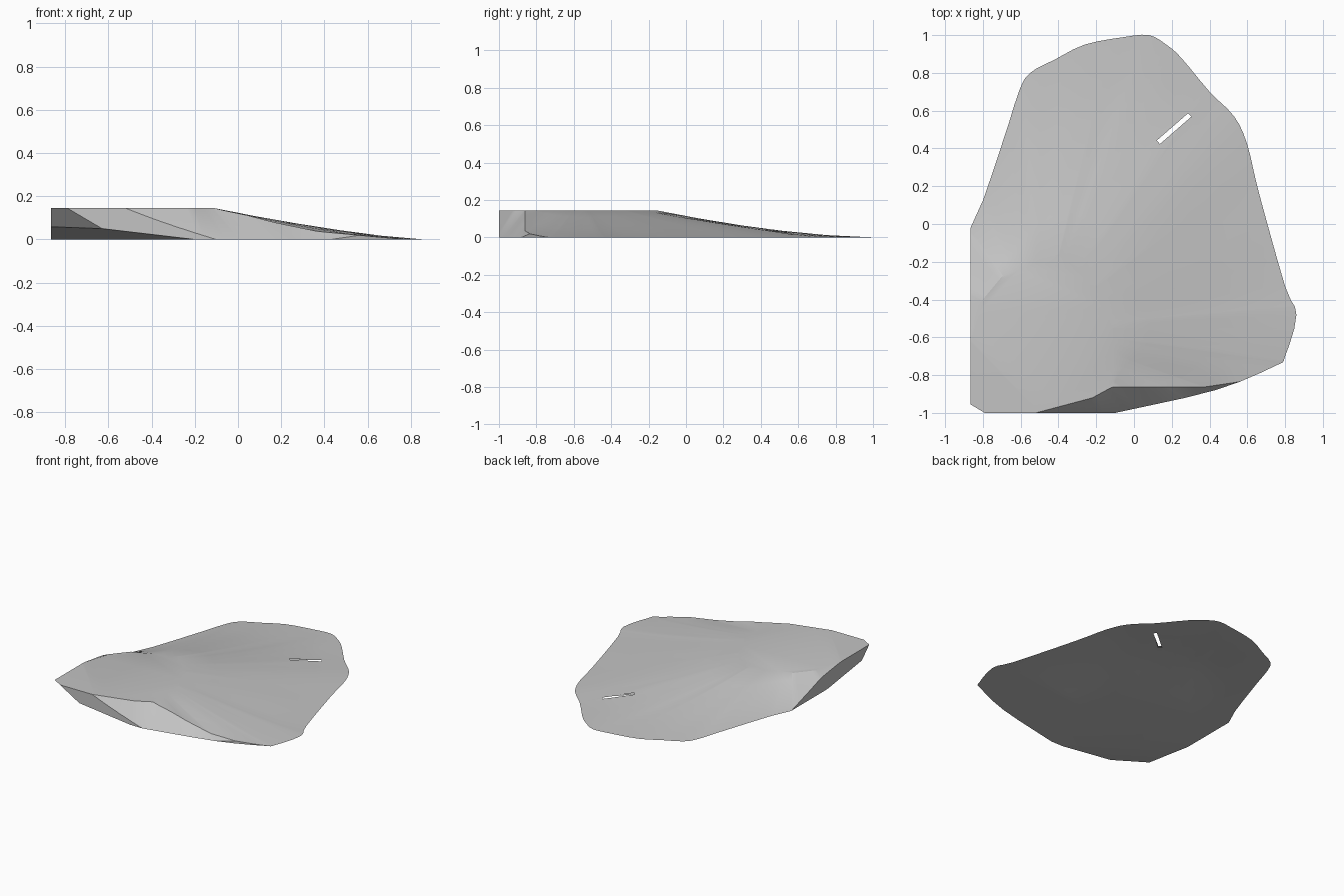
import bpy, bmesh, math
from mathutils import Vector

if "Cube" in bpy.data.objects:
    bpy.data.objects.remove(bpy.data.objects["Cube"])

HEIGHT = 0.145
RAYS = 72
CENTRE = Vector((-0.5, -0.55))

# Ground outline, counter-clockwise; the low x, low y corner overshoots and is trimmed below
OUTLINE = [(.86, -.48), (.8, -.33), (.66, .17), (.6, .42), (.53, .57), (.4, .7), (.25, .88),
           (.17, .95), (.08, 1), (-.05, .99), (-.26, .95), (-.42, .87), (-.55, .8), (-.61, .7),
           (-.7, .42), (-.87, -.03), (-1.2, -.5), (-1.2, -1.25), (-.5, -1.09), (-.1, -1),
           (.43, -.88), (.75, -.75), (.8, -.7)]
# Flat raised area
PLATEAU = [(-.11, -.55), (-.2, -.33), (-.4, -.16), (-.7, -.28), (-.8, -.4), (-.87, -.65),
           (-.9, -1.1), (-.75, -1.1), (-.52, -1), (-.22, -.92), (-.11, -.86)]
# By direction angle: sag of the slope, and height of the rim above the front wall
SAG = [(-3.2, 1), (-.5, 1), (0, 1.35), (.4, 1.15), (.97, 1.15), (1.25, 1.65), (1.6, 1.4),
       (2.2, 1), (3.2, 1)]
RIM = [(-3.2, 0), (-2.7, HEIGHT), (-.67, HEIGHT), (-.5, .107), (-.327, .03), (-.144, 0), (3.2, 0)]


def rounded(points, steps=3):
    """Closed smooth curve through the points."""
    pts = [Vector(p) for p in points]
    result = []
    for i in range(len(pts)):
        a, b, c, d = (pts[(i + k) % len(pts)] for k in (-1, 0, 1, 2))
        for s in range(steps):
            t = s / steps
            result.append(b + t / 2 * (c - a + t * (2 * a - 5 * b + 4 * c - d
                                                    + t * (3 * b - a - 3 * c + d))))
    return result


def reach(polygon, direction):
    """Distance from CENTRE to the polygon along a direction."""
    best = 0
    for i, b in enumerate(polygon):
        a = Vector(polygon[i - 1]) - CENTRE
        edge = Vector(b) - CENTRE - a
        det = direction.cross(edge)
        if abs(det) < 1e-9:
            continue
        along = a.cross(direction) / det
        if -1e-6 <= along <= 1 + 1e-6:
            best = max(best, a.cross(edge) / det)
    return best


def lookup(table, angle):
    for (a, p), (b, q) in zip(table, table[1:]):
        if a <= angle <= b:
            return p + (q - p) * (angle - a) / (b - a)


def section(angle):
    """Points along one ray: over the slope, down the wall, back along the underside."""
    d = Vector((math.cos(angle), math.sin(angle)))
    inner, outer = reach(PLATEAU, d), reach(outline, d)
    rim = outer
    if angle < 0:
        rim = max(inner, min(outer, .312 / max(-d.y, .01)))
    low = lookup(RIM, angle)
    arch = max(0, math.cos(min(abs(angle - .97) / .85, 1) * math.pi / 2))

    def at(distance, z):
        p = CENTRE + d * distance
        return p.x, p.y, z

    def slope(t):
        return inner + (rim - inner) * t, low + (HEIGHT - low) * (1 - t) ** lookup(SAG, angle)

    points = [at(*slope(t)) for t in (0, .2, .4, .6, .8, 1)]
    points.append(at(outer, 0))
    for t in (.8, .6, .4):
        distance, z = slope(t)
        points.append(at(distance, arch * min(.9 * z, .03)))
    points.append(at(slope(.2)[0], 0))
    return points


def cut(bm, faces, point, normal, remove):
    """Slice faces by a plane; optionally remove what lies beyond and close the gap."""
    edges = {e for f in faces for e in f.edges}
    verts = {v for f in faces for v in f.verts}
    bmesh.ops.bisect_plane(bm, geom=list(verts) + list(edges) + list(faces),
                           plane_co=point, plane_no=normal, clear_outer=remove)
    if remove:
        bmesh.ops.holes_fill(bm, edges=[e for e in bm.edges if e.is_boundary], sides=0)


# Wedge body lofted from the sections
outline = rounded(OUTLINE)
angles = [math.tau * i / RAYS - math.pi for i in range(RAYS)]
for p in outline + PLATEAU:
    d = Vector(p) - CENTRE
    angles.append(math.atan2(d.y, d.x))
angles = sorted(set(round(a, 3) for a in angles))

bm = bmesh.new()
columns = [[bm.verts.new(p) for p in section(a)] for a in angles]
for i, column in enumerate(columns):
    previous = columns[i - 1]
    for k in range(len(column) - 1):
        bm.faces.new((previous[k], previous[k + 1], column[k + 1], column[k]))
bm.faces.new([c[0] for c in columns])
bm.faces.new([c[-1] for c in reversed(columns)])
bmesh.ops.remove_doubles(bm, verts=bm.verts, dist=1e-4)

# Two upright sides, then the undercut corner
for point, normal in (((-.865, 0, 0), (-1, 0, 0)),
                      ((0, -1, 0), (0, -1, 0)),
                      ((-.84, -.97, HEIGHT), (-.6, -1, -1.02)),
                      ((-.2, -1, 0), (-.55, -.67, -4.7))):
    cut(bm, bm.faces[:], point, normal, True)
bmesh.ops.remove_doubles(bm, verts=bm.verts, dist=1e-4)
bmesh.ops.recalc_face_normals(bm, faces=bm.faces)
bmesh.ops.triangulate(bm, faces=bm.faces)

# Narrow slot through the thin end
slot = Vector((.212, .505, 0))
turn = math.radians(41)
along = Vector((math.cos(turn), math.sin(turn), 0))
across = Vector((-along.y, along.x, 0))
sides = [(along, .11), (-along, .11), (across, .0125), (-across, .0125)]
for axis, half in sides:
    near = [f for f in bm.faces if (f.calc_center_median() - slot).length < .3]
    cut(bm, near, slot + axis * half, axis, False)
inside = [f for f in bm.faces
          if all((f.calc_center_median() - slot).dot(axis) < half for axis, half in sides)]
bmesh.ops.delete(bm, geom=inside, context='FACES')

mesh = bpy.data.meshes.new("wedge_body")
bm.to_mesh(mesh)
bm.free()
body = bpy.data.objects.new("wedge_body", mesh)
bpy.context.collection.objects.link(body)

grey = bpy.data.materials.new("plain grey")
grey.use_nodes = True
colour = (.55, .55, .55, 1)
grey.diffuse_color = colour
grey.node_tree.nodes["Principled BSDF"].inputs["Base Color"].default_value = colour
mesh.materials.append(grey)

bpy.ops.object.select_all(action='DESELECT')
body.select_set(True)
bpy.context.view_layer.objects.active = body
bpy.ops.object.shade_smooth_by_angle(angle=math.radians(25))
